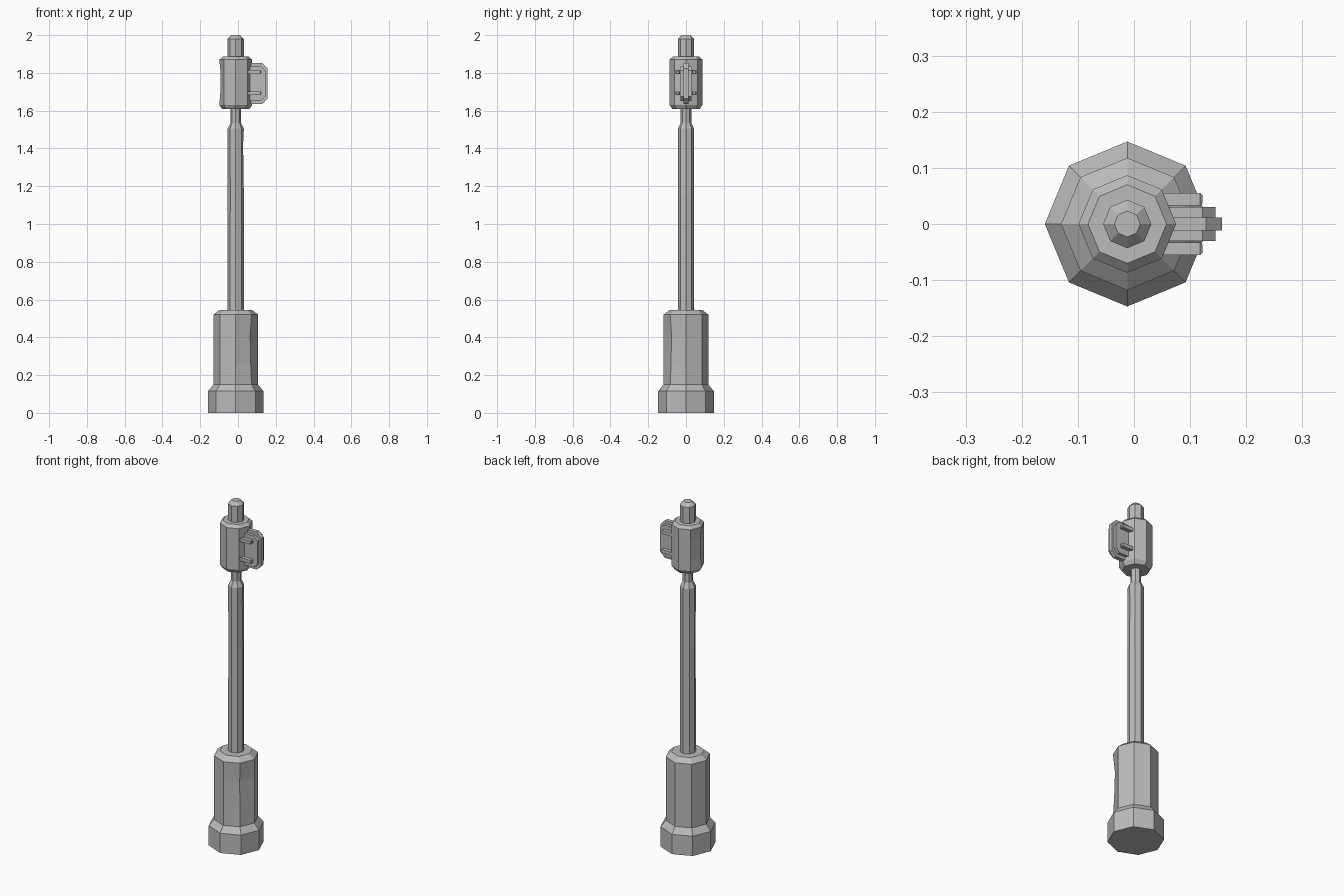
import bpy, bmesh, math

if "Cube" in bpy.data.objects:
    bpy.data.objects.remove(bpy.data.objects["Cube"], do_unlink=True)

GREY = (0.5, 0.5, 0.5, 1)
metal = bpy.data.materials.new("plain_grey")
metal.use_nodes = True
metal.diffuse_color = GREY
metal.node_tree.nodes["Principled BSDF"].inputs["Base Color"].default_value = GREY

CX = -0.012   # axis of the post
SIDES = 8


def finish(name, bm):
    bmesh.ops.recalc_face_normals(bm, faces=bm.faces)
    mesh = bpy.data.meshes.new(name)
    bm.to_mesh(mesh)
    bm.free()
    mesh.materials.append(metal)
    obj = bpy.data.objects.new(name, mesh)
    bpy.context.collection.objects.link(obj)
    return obj


def turned(name, profile, dents=()):
    """Octagonal turned part; dents are (ring, corner, depth)."""
    bm = bmesh.new()
    depth = {(r, c): d for r, c, d in dents}
    rings = []
    for i, (r, z) in enumerate(profile):
        ring = []
        for k in range(SIDES):
            a = math.tau * k / SIDES
            q = r - depth.get((i, k), 0)
            ring.append(bm.verts.new((CX + q * math.cos(a), q * math.sin(a), z)))
        rings.append(ring)
    for low, high in zip(rings, rings[1:]):
        for k in range(SIDES):
            n = (k + 1) % SIDES
            bm.faces.new((low[k], low[n], high[n], high[k]))
    bm.faces.new(rings[0][::-1])
    bm.faces.new(rings[-1])
    return finish(name, bm)


def plate(name, x0, x1, z0, z1, cut, half):
    """Upright plate with chamfered outer corners."""
    outline = [(x0, z0), (x1 - cut, z0), (x1, z0 + cut),
               (x1, z1 - cut), (x1 - cut, z1), (x0, z1)]
    bm = bmesh.new()
    face = bm.faces.new([bm.verts.new((x, -half, z)) for x, z in outline])
    ext = bmesh.ops.extrude_face_region(bm, geom=[face])
    moved = [v for v in ext["geom"] if isinstance(v, bmesh.types.BMVert)]
    bmesh.ops.translate(bm, verts=moved, vec=(0, 2 * half, 0))
    return finish(name, bm)


def rod(name, y, z):
    """Short square rod reaching out from the head."""
    bm = bmesh.new()
    bmesh.ops.create_cube(bm, size=1)
    bmesh.ops.scale(bm, verts=bm.verts, vec=(0.092, 0.022, 0.02))
    bmesh.ops.translate(bm, verts=bm.verts, vec=(0.076, y, z))
    tip = [e for e in bm.edges if all(v.co.x > 0.1 for v in e.verts)]
    bmesh.ops.bevel(bm, geom=tip, offset=0.004, segments=1, affect='EDGES')
    return finish(name, bm)


# Stepped base, with a dented corner
turned("base", [(0.147, 0), (0.147, 0.115), (0.118, 0.15), (0.118, 0.26),
                (0.118, 0.41), (0.118, 0.52), (0.087, 0.545)],
       dents=[(3, 7, 0.006), (4, 7, 0.01)])

# Slim pole with a narrow neck
turned("pole", [(0.043, 0.54), (0.043, 0.9), (0.043, 1.15), (0.043, 1.42),
                (0.043, 1.505), (0.028, 1.535), (0.028, 1.62)],
       dents=[(2, 5, 0.003), (3, 0, 0.004)])

# Head with a worn corner
turned("head", [(0.072, 1.608), (0.087, 1.63), (0.087, 1.69), (0.087, 1.8),
                (0.087, 1.87), (0.07, 1.886)],
       dents=[(2, 4, 0.005), (3, 4, 0.007)])

# Top cap
turned("top_cap", [(0.043, 1.88), (0.043, 1.98), (0.023, 2.0)])

# Side bracket: thin rim plate, thicker core, four rods
plate("bracket_rim", 0.04, 0.157, 1.635, 1.852, 0.029, 0.012)
plate("bracket_core", 0.04, 0.145, 1.652, 1.835, 0.023, 0.03)
for side, y in (("left", 0.044), ("right", -0.044)):
    for level, z in (("upper", 1.804), ("lower", 1.692)):
        rod(f"rod_{level}_{side}", y, z)
